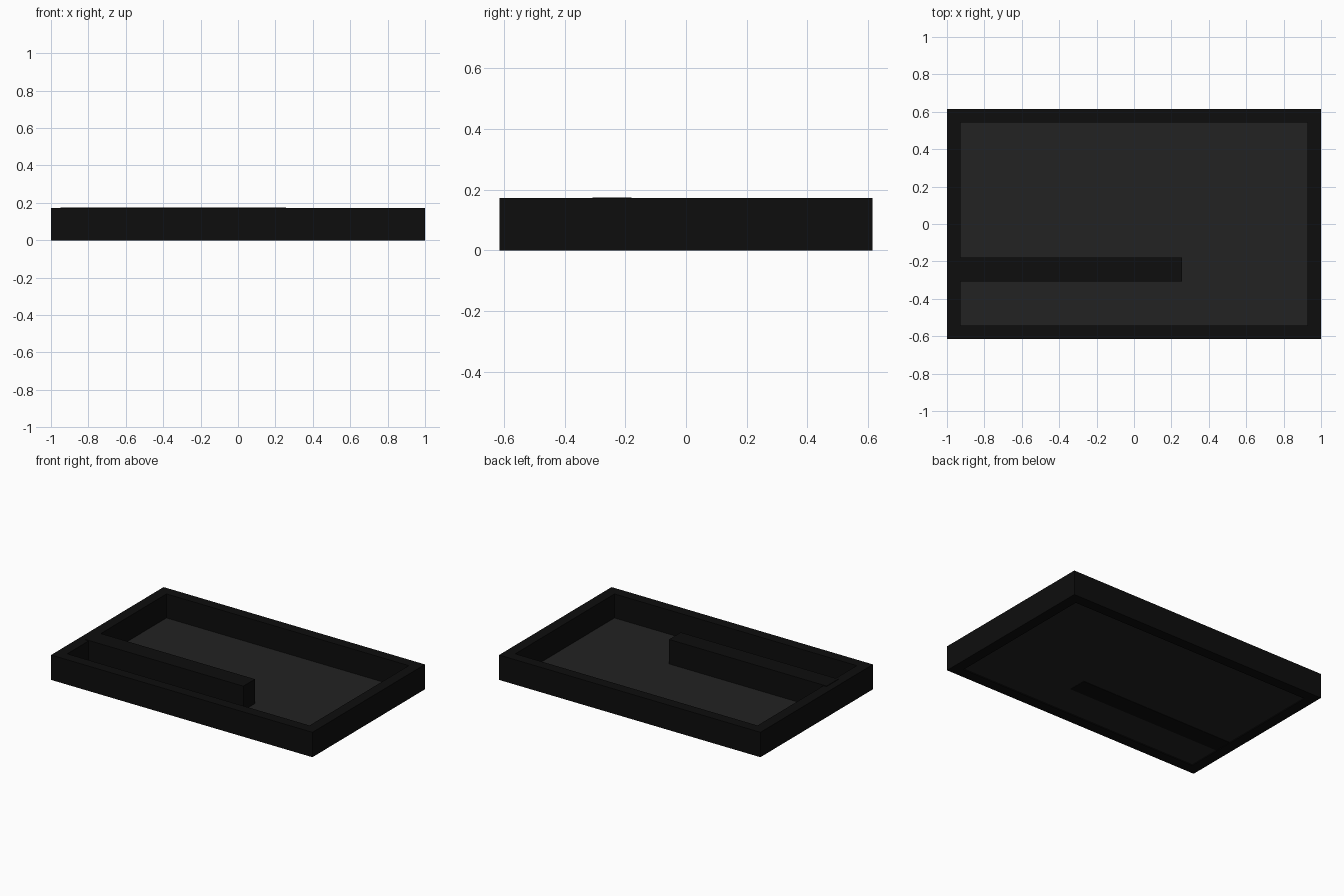
import bpy, bmesh

if "Cube" in bpy.data.objects:
    bpy.data.objects.remove(bpy.data.objects["Cube"])

W, D, H = 1.0, 0.615, 0.172   # half width, half depth, wall height
T = 0.073                     # wall thickness
FLOOR_Z = 0.006


def material(name, v):
    m = bpy.data.materials.new(name)
    m.diffuse_color = (v, v, v, 1)
    m.use_nodes = True
    m.node_tree.nodes["Principled BSDF"].inputs["Base Color"].default_value = m.diffuse_color
    return m


def finish(name, bm, mat):
    bmesh.ops.recalc_face_normals(bm, faces=bm.faces[:])
    mesh = bpy.data.meshes.new(name)
    bm.to_mesh(mesh)
    bm.free()
    mesh.materials.append(mat)
    obj = bpy.data.objects.new(name, mesh)
    bpy.context.collection.objects.link(obj)
    return obj


def rect(bm, hx, hy, z):
    return [bm.verts.new((sx * hx, sy * hy, z))
            for sx, sy in ((-1, -1), (1, -1), (1, 1), (-1, 1))]


black = material("black", 0.004)
charcoal = material("charcoal", 0.016)

# rectangular frame: closed ring lofted through four rectangles
bm = bmesh.new()
loops = [rect(bm, W, D, 0), rect(bm, W, D, H),
         rect(bm, W - T, D - T, H), rect(bm, W - T, D - T, 0)]
for k in range(4):
    a, b = loops[k], loops[(k + 1) % 4]
    for i in range(4):
        j = (i + 1) % 4
        bm.faces.new((a[i], a[j], b[j], b[i]))
finish("frame", bm, black)

# thin floor panel
bm = bmesh.new()
bm.faces.new(rect(bm, W - T, D - T, FLOOR_Z))
finish("floor", bm, charcoal)

# divider bar running in from the left wall
x0, x1, y0, y1, z0, z1 = -0.95, 0.256, -0.308, -0.18, 0.004, 0.175
bm = bmesh.new()
bmesh.ops.create_cube(bm, size=1)
bmesh.ops.scale(bm, vec=(x1 - x0, y1 - y0, z1 - z0), verts=bm.verts)
bmesh.ops.translate(bm, vec=((x0 + x1) / 2, (y0 + y1) / 2, (z0 + z1) / 2), verts=bm.verts)
finish("divider", bm, black)
